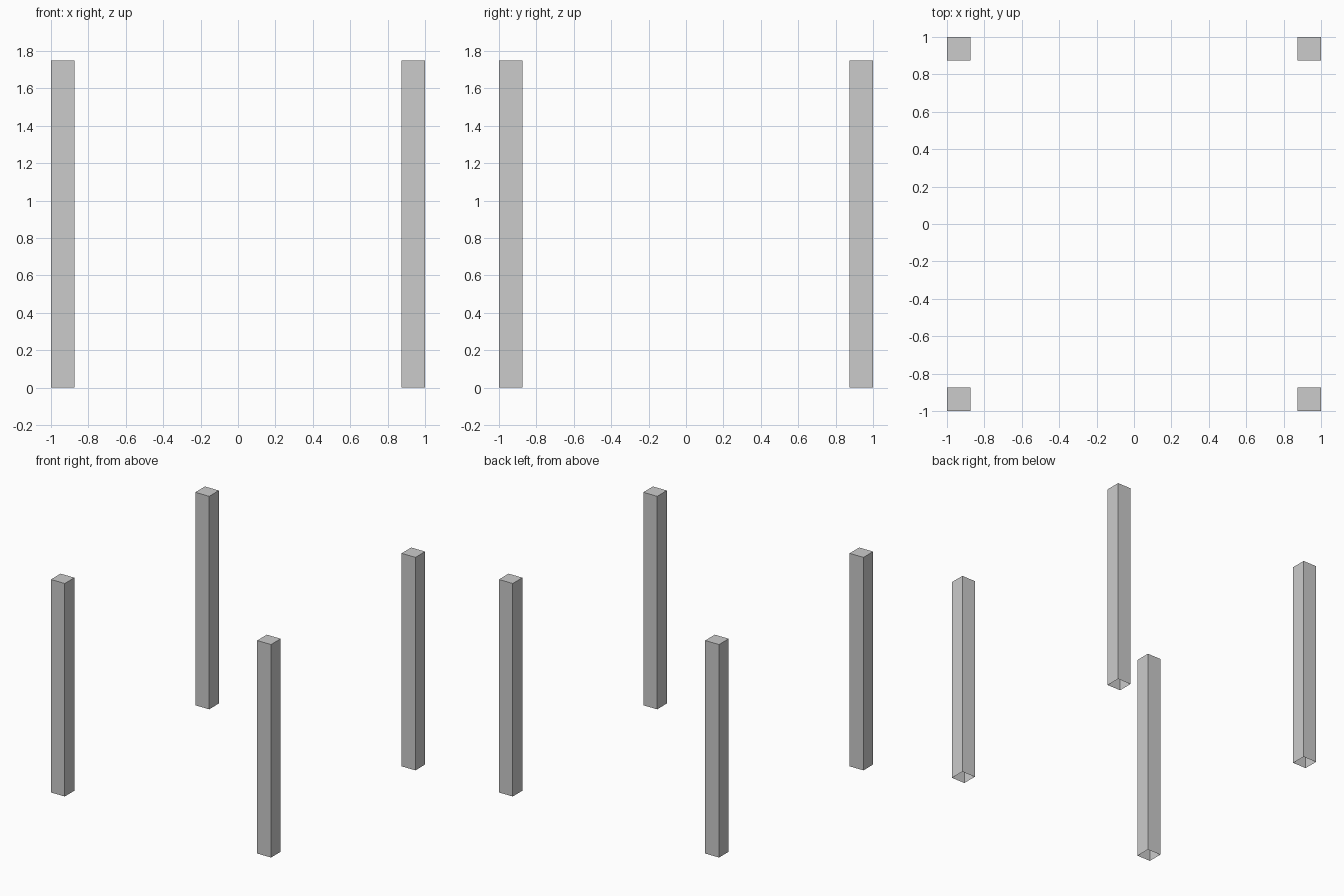
import bpy, bmesh
from mathutils import Matrix, Vector

if "Cube" in bpy.data.objects:
    bpy.data.objects.remove(bpy.data.objects["Cube"])

WIDTH, HEIGHT = 0.125, 1.75
OFFSET = 1 - WIDTH / 2


def post(name, x, y):
    """Square post, closed on top and open underneath."""
    bm = bmesh.new()
    bmesh.ops.create_cube(bm, size=1, matrix=Matrix.Translation((0, 0, 0.5)))
    bmesh.ops.scale(bm, vec=Vector((WIDTH, WIDTH, HEIGHT)), verts=bm.verts)
    bottom = [f for f in bm.faces if f.normal.z < -0.5]
    bmesh.ops.delete(bm, geom=bottom, context='FACES_ONLY')
    mesh = bpy.data.meshes.new(name)
    bm.to_mesh(mesh)
    bm.free()
    obj = bpy.data.objects.new(name, mesh)
    obj.location = (x, y, 0)
    bpy.context.collection.objects.link(obj)


# One post at each corner
for row, sy in (("front", -1), ("back", 1)):
    for side, sx in (("left", -1), ("right", 1)):
        post(f"{row}_{side}_post", sx * OFFSET, sy * OFFSET)
